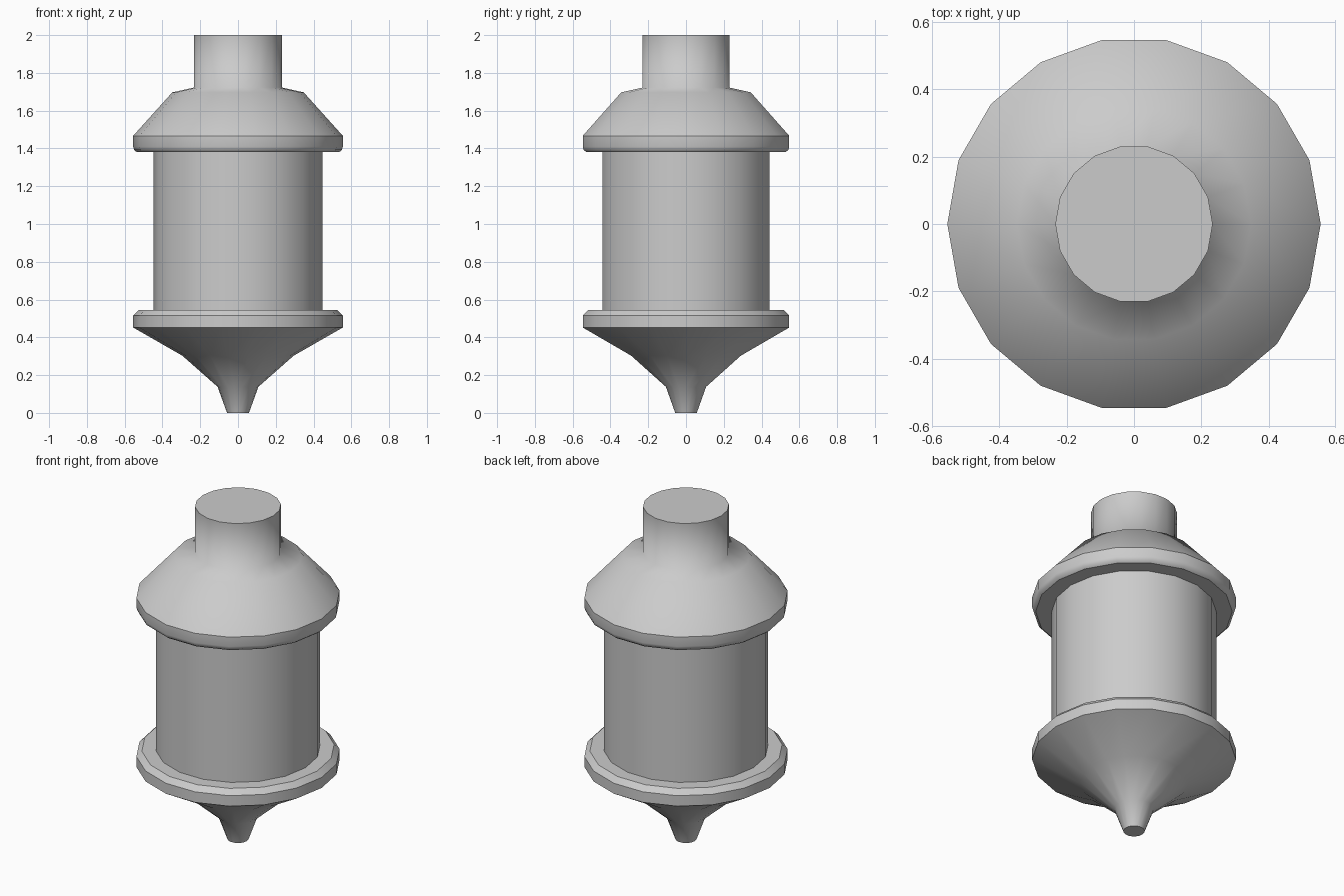
import bpy, bmesh, math

if "Cube" in bpy.data.objects:
    bpy.data.objects.remove(bpy.data.objects["Cube"])

SIDES = 18


def lathe(name, profile, cap_bottom=False, cap_top=False):
    """Spin (radius, height, sharp) points around z, with chosen rings kept sharp."""
    bm = bmesh.new()
    rings = []
    for r, z, _ in profile:
        rings.append([bm.verts.new((r * math.cos(2 * math.pi * i / SIDES),
                                    r * math.sin(2 * math.pi * i / SIDES), z))
                      for i in range(SIDES)])
    for a, b in zip(rings, rings[1:]):
        for i in range(SIDES):
            j = (i + 1) % SIDES
            bm.faces.new((a[i], a[j], b[j], b[i]))
    if cap_bottom:
        bm.faces.new(rings[0][::-1])
    if cap_top:
        bm.faces.new(rings[-1])
    for f in bm.faces:
        f.smooth = True
    for ring, point in zip(rings, profile):
        if point[2]:
            for i in range(SIDES):
                bm.edges.get((ring[i], ring[(i + 1) % SIDES])).smooth = False
    mesh = bpy.data.meshes.new(name)
    bm.to_mesh(mesh)
    bm.free()
    obj = bpy.data.objects.new(name, mesh)
    bpy.context.collection.objects.link(obj)
    return obj


# Pointed tip flaring into the lower flange
lathe("lower_tip_and_flange", [
    (0.058, 0.0, True), (0.108, 0.138, False), (0.295, 0.303, False),
    (0.555, 0.452, True), (0.555, 0.515, True), (0.525, 0.545, True),
    (0.448, 0.545, True)], cap_bottom=True)

# Straight cylinder between the flanges
lathe("body", [(0.448, 0.545, True), (0.448, 1.38, True)])

# Upper collar, sloped shoulder and neck
lathe("upper_collar_and_neck", [
    (0.448, 1.38, True), (0.535, 1.38, True), (0.55, 1.392, False),
    (0.555, 1.41, False), (0.555, 1.467, True), (0.348, 1.697, False),
    (0.234, 1.722, False), (0.234, 2.0, True)], cap_top=True)
